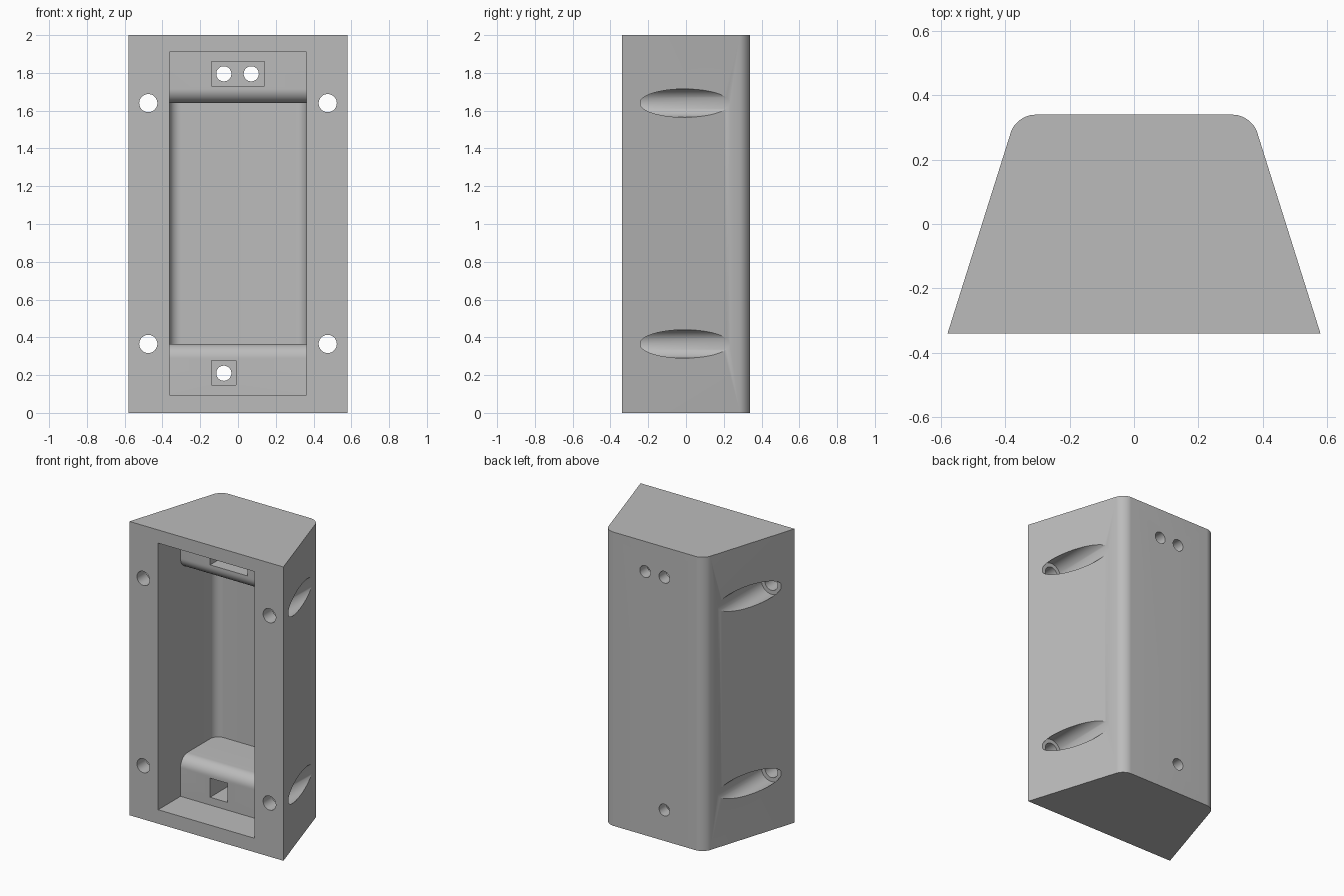
import bpy, bmesh, math
from mathutils import Matrix, Vector

cube = bpy.data.objects.get("Cube")
if cube:
    bpy.data.objects.remove(cube, do_unlink=True)

grey = bpy.data.materials.new("plain grey")
grey.use_nodes = True
colour = (0.5, 0.5, 0.5, 1)
grey.diffuse_color = colour
grey.node_tree.nodes["Principled BSDF"].inputs["Base Color"].default_value = colour


def finish(bm, name):
    bmesh.ops.recalc_face_normals(bm, faces=bm.faces)
    mesh = bpy.data.meshes.new(name)
    bm.to_mesh(mesh)
    bm.free()
    mesh.materials.append(grey)
    obj = bpy.data.objects.new(name, mesh)
    bpy.context.collection.objects.link(obj)
    return obj


def prism(bm, points, direction):
    face = bm.faces.new([bm.verts.new(p) for p in points])
    new = bmesh.ops.extrude_face_region(bm, geom=[face])["geom"]
    verts = [v for v in new if isinstance(v, bmesh.types.BMVert)]
    bmesh.ops.translate(bm, verts=verts, vec=Vector(direction))


def round_edges(bm, rule, size):
    edges = [e for e in bm.edges if rule(e.verts[0].co, e.verts[1].co)]
    bmesh.ops.bevel(bm, geom=edges, offset=size, offset_type='OFFSET',
                    segments=12, profile=0.5, affect='EDGES')


def cut(body, cutter):
    cutter.hide_render = True
    mod = body.modifiers.new("cut", 'BOOLEAN')
    mod.operation = 'DIFFERENCE'
    mod.solver = 'EXACT'
    mod.object = cutter
    bpy.context.view_layer.objects.active = body
    bpy.ops.object.modifier_apply(modifier=mod.name)
    bpy.data.objects.remove(cutter, do_unlink=True)


def cut_cylinder(body, x, z, radius, y0, y1):
    bm = bmesh.new()
    place = Matrix.Translation((x, (y0 + y1) / 2, z)) @ Matrix.Rotation(math.pi / 2, 4, 'X')
    bmesh.ops.create_cone(bm, cap_ends=True, segments=48, radius1=radius,
                          radius2=radius, depth=y1 - y0, matrix=place)
    cut(body, finish(bm, "hole_cutter"))


def cut_box(body, x0, x1, y0, y1, z0, z1):
    bm = bmesh.new()
    prism(bm, [(x0, y0, z0), (x1, y0, z0), (x1, y1, z0), (x0, y1, z0)], (0, 0, z1 - z0))
    cut(body, finish(bm, "pocket_cutter"))


FRONT, BACK, HEIGHT = -0.34, 0.34, 2.0
LEDGE, WALL = -0.10, 0.28

# Wedge-shaped housing with rounded back corners
bm = bmesh.new()
prism(bm, [(-0.58, FRONT, 0), (0.58, FRONT, 0), (0.366, BACK, 0), (-0.366, BACK, 0)],
      (0, 0, HEIGHT))
round_edges(bm, lambda a, b: a.y > 0.3 and b.y > 0.3 and abs(a.z - b.z) > 1, 0.057)
housing = finish(bm, "housing")

# Cavity with a raised block at each end
side = [(-0.5, 0.095), (LEDGE, 0.095), (LEDGE, 0.365), (WALL, 0.365)]
side += [(y, 2.005 - z) for y, z in reversed(side)]
bm = bmesh.new()
prism(bm, [(-0.363, y, z) for y, z in side], (0.726, 0, 0))
round_edges(bm, lambda a, b: abs(a.x - b.x) > 0.5 and abs(a.y - LEDGE) < 0.01
            and 0.3 < a.z < 1.7, 0.075)
round_edges(bm, lambda a, b: a.y > WALL - 0.01 and b.y > WALL - 0.01
            and abs(a.z - b.z) > 1, 0.06)
cut(housing, finish(bm, "cavity_cutter"))

# Mounting holes, each with a channel open to the sloping side
for x in (-0.475, 0.475):
    for z in (0.365, 1.64):
        cut_cylinder(housing, x, z, 0.075, -0.24, 0.5)
        cut_cylinder(housing, x, z, 0.048, -0.5, -0.2)

# Square pockets in the end blocks
cut_box(housing, -0.14, 0.14, -0.2, 0.26, 1.73, 1.86)
cut_box(housing, -0.14, -0.01, -0.2, 0.26, 0.148, 0.278)

# Round holes through the back
for x, z in ((-0.075, 1.795), (0.07, 1.795), (-0.075, 0.21)):
    cut_cylinder(housing, x, z, 0.04, 0.2, 0.5)

bpy.ops.object.select_all(action='DESELECT')
housing.select_set(True)
bpy.context.view_layer.objects.active = housing
bpy.ops.object.shade_smooth_by_angle(angle=math.radians(30))
